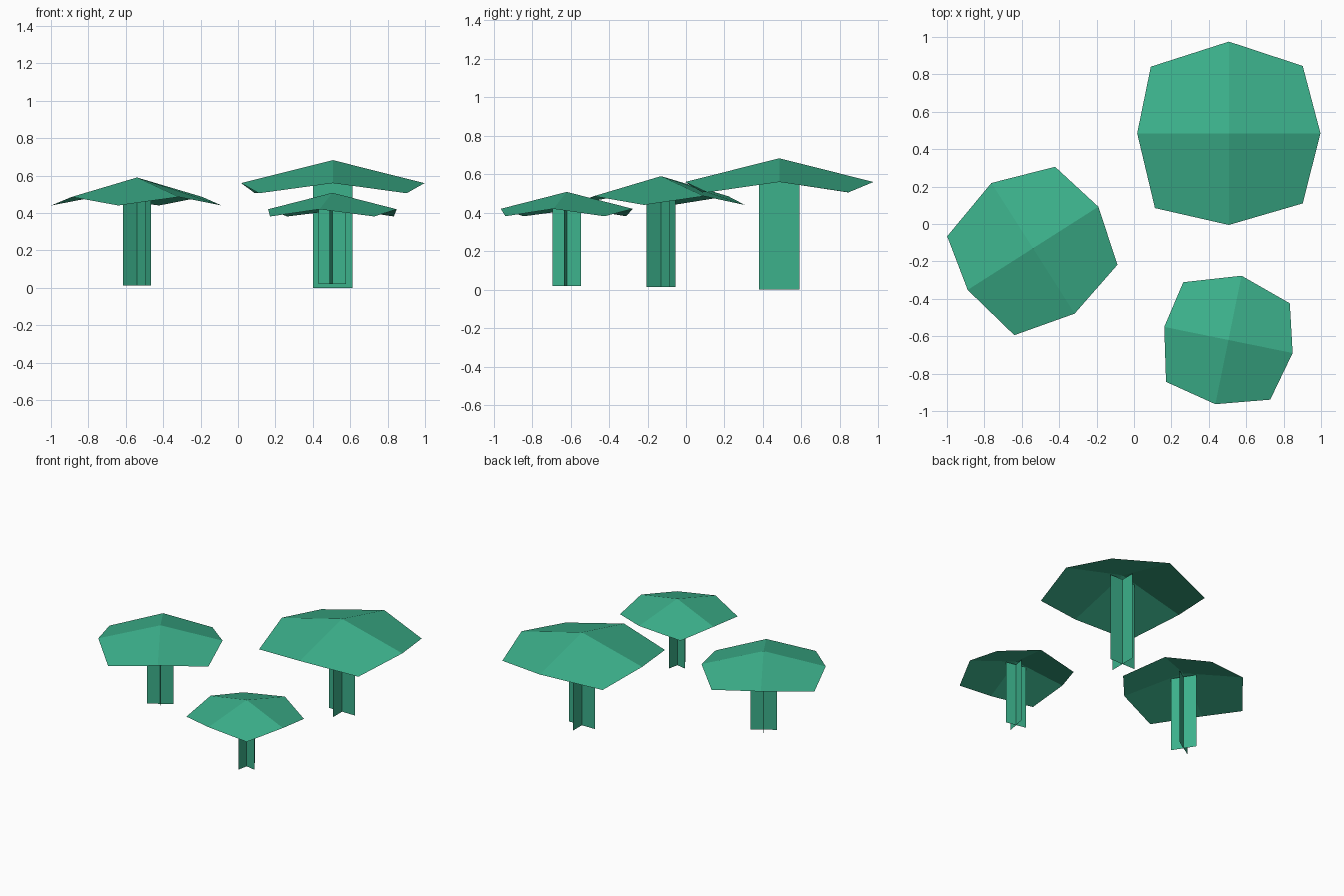
import bpy
import math

if "Cube" in bpy.data.objects:
    bpy.data.objects.remove(bpy.data.objects["Cube"])

green = bpy.data.materials.new("leaf green")
green.diffuse_color = (0.045, 0.44, 0.26, 1)
green.use_nodes = True
green.node_tree.nodes["Principled BSDF"].inputs["Base Color"].default_value = green.diffuse_color

# Unit tree: cap is a 3x3 sheet, stem is two crossed flat cards
RIM, CARD, TOP = 0.49, 0.105, 0.65
CAP_VERTS = [(0, 0, 0.683),
             (RIM, 0, 0.56), (0.395, 0.36, 0.506), (0, RIM, 0.56), (-0.417, 0.356, 0.506),
             (-RIM, 0, 0.56), (-0.395, -0.40, 0.506), (0, -RIM, 0.56), (0.395, -0.375, 0.506)]
CAP_FACES = [(0, i, i + 1, (i + 1) % 8 + 1) for i in (1, 3, 5, 7)]


def add_mesh(name, verts, faces, loc, scale, turn):
    mesh = bpy.data.meshes.new(name)
    mesh.from_pydata(verts, [], faces)
    mesh.materials.append(green)
    obj = bpy.data.objects.new(name, mesh)
    obj.location = loc
    obj.scale = (scale,) * 3
    obj.rotation_euler.z = math.radians(turn)
    bpy.context.collection.objects.link(obj)


def add_tree(name, loc, scale, turn):
    # canopy
    add_mesh(name + "_cap", CAP_VERTS, CAP_FACES, loc, scale, turn)
    # crossed stem cards
    verts = []
    for dx, dy in ((CARD, 0), (0, CARD)):
        verts += [(-dx, -dy, 0), (dx, dy, 0), (dx, dy, TOP), (-dx, -dy, TOP)]
    add_mesh(name + "_stem", verts, [(0, 1, 2, 3), (4, 5, 6, 7)], loc, scale, turn)


add_tree("large_tree", (0.507, 0.485, 0), 1.0, 0)
add_tree("medium_tree", (-0.54, -0.13, 0.013), 0.845, 32.5)
add_tree("small_tree", (0.505, -0.62, 0.02), 0.715, -11.5)
